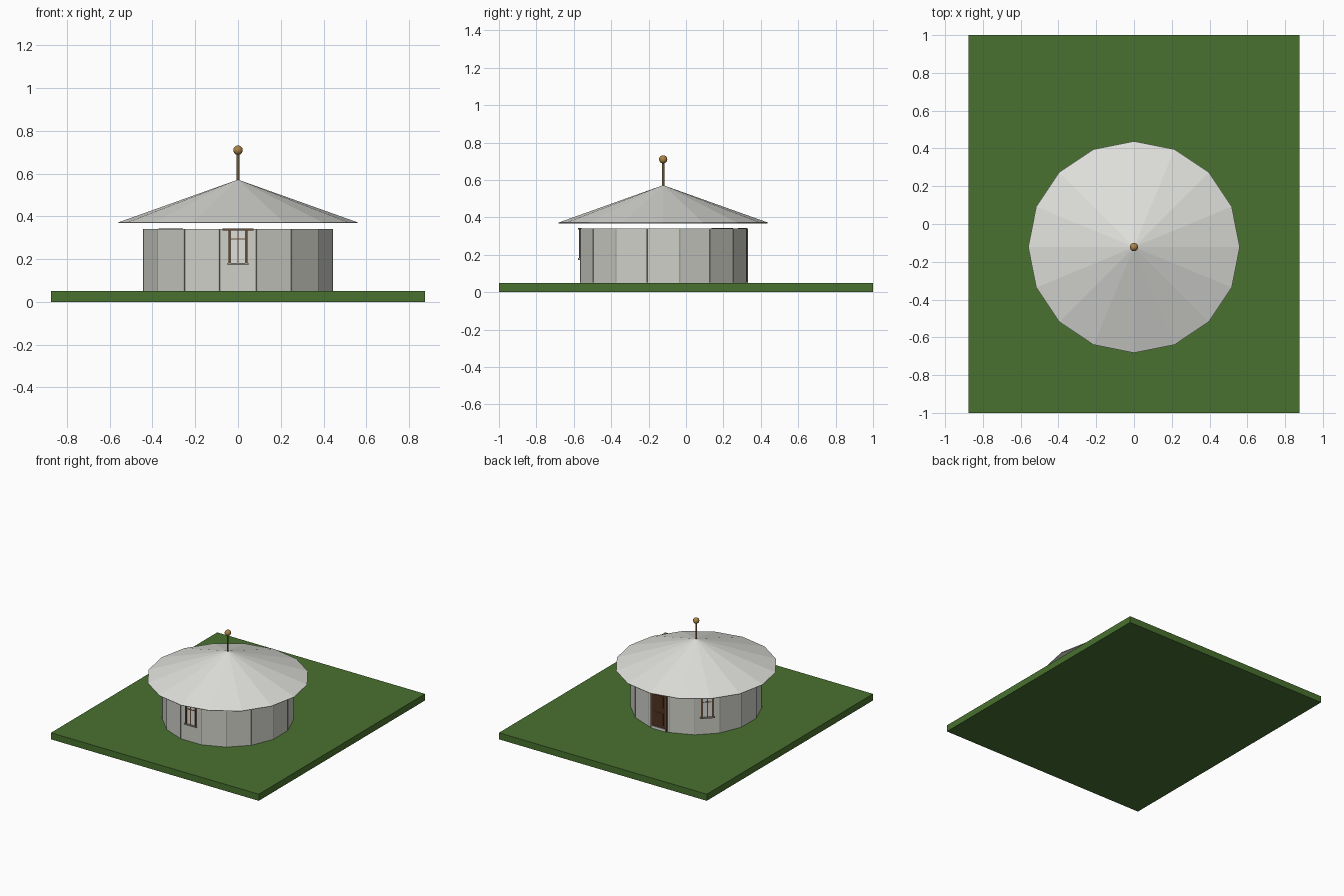
import bpy, bmesh, math
from mathutils import Matrix

if "Cube" in bpy.data.objects:
    bpy.data.objects.remove(bpy.data.objects["Cube"])

CY = -0.122            # centre of the round hut in y
R = 0.452              # wall corner radius
A = R * math.cos(math.pi / 16)   # distance to a flat wall face


def mat(name, rgb):
    m = bpy.data.materials.new(name)
    m.diffuse_color = (*rgb, 1)
    m.use_nodes = True
    m.node_tree.nodes["Principled BSDF"].inputs["Base Color"].default_value = m.diffuse_color
    return m


GRASS = mat("grass_green", (0.066, 0.165, 0.028))
WALL = mat("wall_canvas", (0.63, 0.63, 0.58))
ROOF = mat("roof_canvas", (0.74, 0.74, 0.71))
SEAM = mat("seam_grey", (0.36, 0.36, 0.33))
FRAME = mat("frame_brown", (0.13, 0.075, 0.04))
DOOR = mat("door_brown", (0.085, 0.034, 0.016))
BRASS = mat("brass", (0.42, 0.23, 0.06))
POLE = mat("pole_wood", (0.20, 0.11, 0.04))


def finish(bm, name, m):
    me = bpy.data.meshes.new(name)
    bm.to_mesh(me)
    bm.free()
    ob = bpy.data.objects.new(name, me)
    me.materials.append(m)
    bpy.context.collection.objects.link(ob)
    return ob


def box(name, m, matrix, size):
    bm = bmesh.new()
    bmesh.ops.create_cube(bm, size=1, matrix=matrix @ Matrix.Diagonal((*size, 1)))
    return finish(bm, name, m)


def on_wall(name, m, az, r, u, z, depth, width, height):
    """Box set at radius r facing outward at angle az, shifted sideways by u."""
    M = (Matrix.Translation((0, CY, 0)) @ Matrix.Rotation(math.radians(az), 4, 'Z')
         @ Matrix.Translation((r, u, z)))
    return box(name, m, M, (depth, width, height))


def cone(name, m, n, r1, r2, z0, z1, turn=0, caps=False):
    bm = bmesh.new()
    M = (Matrix.Translation((0, CY, (z0 + z1) / 2))
         @ Matrix.Rotation(math.radians(turn), 4, 'Z'))
    bmesh.ops.create_cone(bm, cap_ends=caps, segments=n, radius1=r1, radius2=r2,
                          depth=z1 - z0, matrix=M)
    bmesh.ops.remove_doubles(bm, verts=bm.verts, dist=1e-5)
    bmesh.ops.recalc_face_normals(bm, faces=bm.faces)
    return finish(bm, name, m)


# lawn slab
box("lawn", GRASS, Matrix.Translation((0, 0, 0.025)), (1.75, 2, 0.05))

# round wall, a thin open ring of sixteen panels
wall = cone("wall", WALL, 16, R, R, 0.05, 0.34, 11.25)
s = wall.modifiers.new("thickness", 'SOLIDIFY')
s.thickness, s.offset = 0.01, -1

# seams at the panel corners
for i in range(16):
    on_wall(f"wall_seam_{i}", SEAM, 11.25 + 22.5 * i, R - 0.002, 0, 0.195, 0.006, 0.006, 0.288)

# thin conical roof, floating just above the wall
roof = cone("roof", ROOF, 16, 0.56, 0, 0.372, 0.572)
s = roof.modifiers.new("thickness", 'SOLIDIFY')
s.thickness, s.offset = 0.004, -1

# pole and ball on top
cone("pole", POLE, 12, 0.006, 0.006, 0.56, 0.70, caps=True)
bm = bmesh.new()
bmesh.ops.create_uvsphere(bm, u_segments=20, v_segments=12, radius=0.022,
                          matrix=Matrix.Translation((0, CY, 0.71)))
for f in bm.faces:
    f.smooth = True
finish(bm, "ball", BRASS)

# windows: pane, frame, glazing bars, head trim and sill
for k, az in enumerate((-90, 135)):
    n = f"window_{k}_"
    on_wall(n + "pane", ROOF, az, A + 0.001, 0, 0.257, 0.004, 0.08, 0.155)
    for sgn in (-1, 1):
        on_wall(n + f"side_{sgn}", FRAME, az, A + 0.002, sgn * 0.039, 0.257, 0.012, 0.012, 0.16)
    on_wall(n + "mullion", FRAME, az, A + 0.002, 0, 0.257, 0.009, 0.006, 0.155)
    on_wall(n + "crossbar", FRAME, az, A + 0.002, 0, 0.295, 0.009, 0.075, 0.005)
    on_wall(n + "head", FRAME, az, A + 0.002, 0, 0.339, 0.018, 0.145, 0.008)
    on_wall(n + "sill", SEAM, az, A + 0.004, 0, 0.177, 0.018, 0.1, 0.009)

# door at the back: leaf, raised panels, frame and threshold
on_wall("door", DOOR, 90, A + 0.001, 0, 0.202, 0.008, 0.115, 0.27)
for z in (0.135, 0.265):
    on_wall("door_panel", DOOR, 90, A + 0.004, 0, z, 0.006, 0.075, 0.09)
for sgn in (-1, 1):
    on_wall(f"door_jamb_{sgn}", FRAME, 90, A + 0.002, sgn * 0.062, 0.195, 0.014, 0.011, 0.288)
on_wall("door_head", FRAME, 90, A - 0.018, 0, 0.339, 0.05, 0.145, 0.008)
on_wall("threshold", ROOF, 90, A + 0.004, 0, 0.059, 0.014, 0.112, 0.018)
